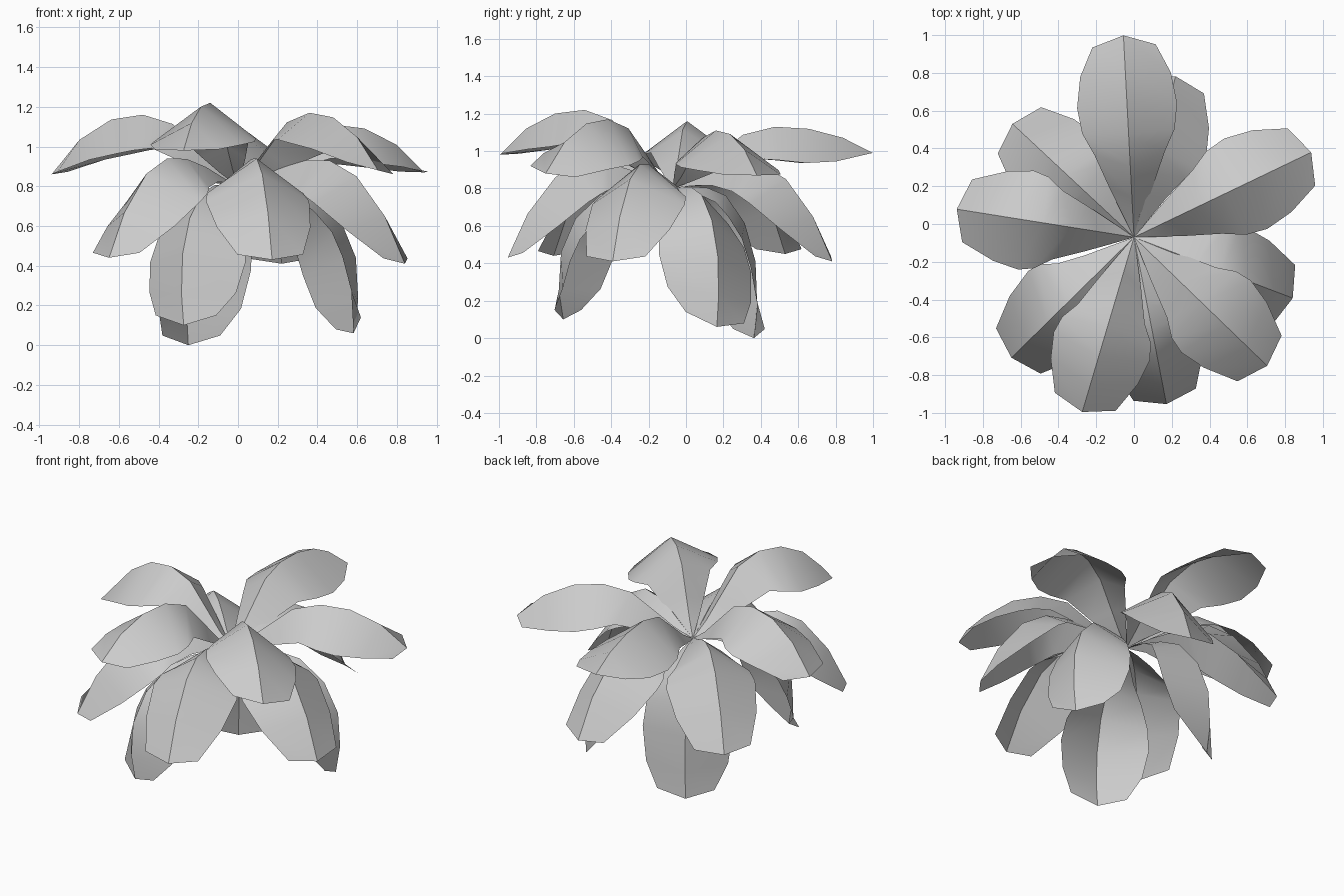
import bpy
import bmesh
from math import radians
from mathutils import Matrix, Vector

cube = bpy.data.objects.get("Cube")
if cube:
    bpy.data.objects.remove(cube)

GREY = (0.6, 0.6, 0.6, 1)
mat = bpy.data.materials.new("leaf_grey")
mat.use_nodes = True
mat.diffuse_color = GREY
mat.node_tree.nodes["Principled BSDF"].inputs["Base Color"].default_value = GREY

HUB = Vector((0, -0.07, 0.8))

# Blade half width and fold depth at each station, base to tip
WIDTH = (0, 0.055, 0.115, 0.185, 0.245, 0.265, 0.24, 0.168)
FOLD = (0, 0.03, 0.08, 0.145, 0.18, 0.185, 0.135, 0.035)

# Midrib curves: reach, share of the rise, share of the drop
ARCHED = ((0, 0.1, 0.2, 0.35, 0.51, 0.68, 0.85, 1),
          (0, 0.2, 0.47, 0.87, 1, 1, 1, 1),
          (0, 0, 0, 0, 0, 0.08, 0.42, 1))
DROOPING = ((0, 0.12, 0.25, 0.4, 0.55, 0.71, 0.88, 1),
            (0, 0.3, 0.65, 0.92, 1, 1, 1, 1),
            (0, 0, 0, 0, 0.02, 0.17, 0.55, 1))
HANGING = ((0, 0.2, 0.42, 0.64, 0.87, 1, 1.02, 0.98),
           (0, 0.5, 1, 1, 1, 1, 1, 1),
           (0, 0, 0.02, 0.07, 0.25, 0.5, 0.78, 1))


def leaf(name, curve, azimuth, reach, peak, tip, lean=0):
    """A blade folded along a sharp midrib, with smooth halves."""
    ribs = [Vector((r * reach, 0, up * (peak - HUB.z) - down * (peak - tip)))
            for r, up, down in zip(*curve)]
    last = len(ribs) - 1
    bm = bmesh.new()
    rows = []
    for i, p in enumerate(ribs):
        along = (ribs[min(i + 1, last)] - ribs[max(i - 1, 0)]).normalized()
        normal = Vector((-along.z, 0, along.x))
        edge = p - normal * FOLD[i]
        if i == last:
            edge -= along * 0.045
        side = Vector((0, 1, -lean)) * WIDTH[i]
        if i == 0:
            rows.append([bm.verts.new(p)] * 3)
        else:
            rows.append([bm.verts.new(v) for v in (edge - side, p, edge + side)])
    for i, (a, b) in enumerate(zip(rows, rows[1:])):
        for k in (0, 1):
            corners = [a[k], b[k], b[k + 1], a[k + 1]]
            face = bm.faces.new(corners[:3] if i == 0 else corners)
            face.smooth = True
        bm.edges.get((a[1], b[1])).smooth = False
    bm.transform(Matrix.Translation(HUB) @ Matrix.Rotation(radians(azimuth), 4, "Z"))
    mesh = bpy.data.meshes.new(name)
    bm.to_mesh(mesh)
    bm.free()
    mesh.materials.append(mat)
    bpy.context.collection.objects.link(bpy.data.objects.new(name, mesh))


# Upper ring: azimuth, reach, peak height, tip height
leaf("upper_leaf_back", ARCHED, 93, 1.07, 1.13, 0.99)
leaf("upper_leaf_front", ARCHED, 253.5, 0.965, 1.22, 0.98)
leaf("upper_leaf_left_back", ARCHED, 25.6, 1.04, 1.11, 0.87)
leaf("upper_leaf_right", ARCHED, 171, 0.95, 1.16, 0.86)
leaf("upper_leaf_left_front", ARCHED, 316, 0.98, 1.17, 0.88, 0.18)

# Middle ring
leaf("middle_leaf_right_front", DROOPING, 224.5, 0.91, 0.95, 0.44)
leaf("middle_leaf_front", DROOPING, 281, 0.9, 0.95, 0.43)
leaf("middle_leaf_left", DROOPING, 339, 0.9, 0.94, 0.41)
leaf("middle_leaf_back", DROOPING, 75.5, 0.88, 0.94, 0.41)
leaf("middle_leaf_right_back", DROOPING, 137, 0.88, 0.95, 0.45)

# Lower ring
leaf("lower_leaf_front", HANGING, 245, 0.66, 0.82, 0.1)
leaf("lower_leaf_back", HANGING, 120, 0.51, 0.82, 0)
leaf("lower_leaf_left", HANGING, 22, 0.64, 0.82, 0.06, 0.18)
